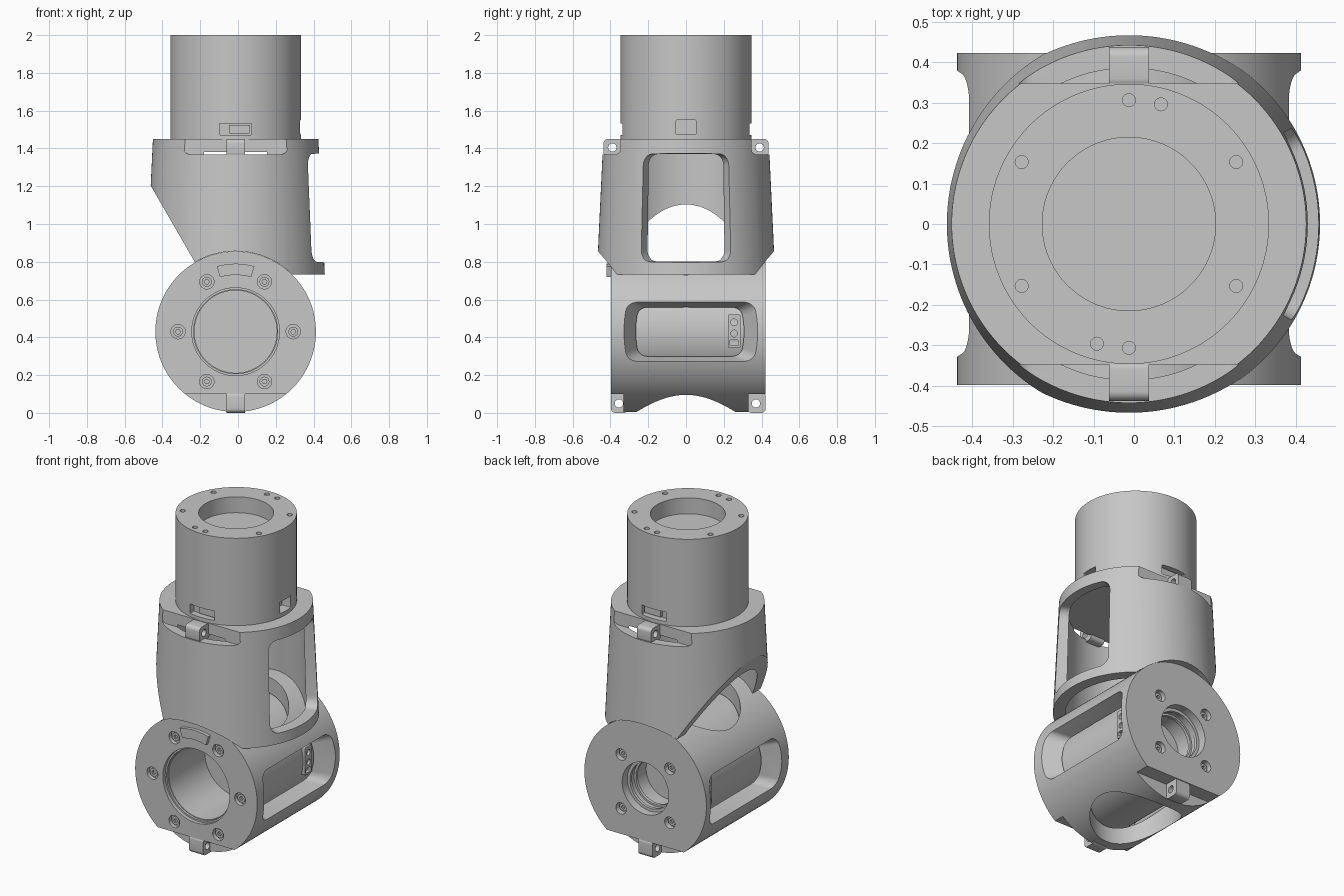
import bpy, bmesh, math

if "Cube" in bpy.data.objects:
    bpy.data.objects.remove(bpy.data.objects["Cube"])

CX, CZ = -0.0125, 0.43          # joint axis position
GREY = (0.57, 0.57, 0.57, 1)
mat = bpy.data.materials.new("machined grey")
mat.use_nodes = True
mat.diffuse_color = GREY
mat.node_tree.nodes["Principled BSDF"].inputs["Base Color"].default_value = GREY

PLACE = {"x": lambda u, v, t: (t, u, v),
         "y": lambda u, v, t: (u, t, v),
         "z": lambda u, v, t: (u, v, t)}


def loft(name, axis, a, loop_a, b, loop_b=None):
    """Solid between two outlines lying at a and b along an axis."""
    bm = bmesh.new()
    ends = [[bm.verts.new(PLACE[axis](u, v, t)) for u, v in loop]
            for t, loop in ((a, loop_a), (b, loop_b or loop_a))]
    n = len(loop_a)
    for ring in ends:
        bm.faces.new(ring)
    for i in range(n):
        j = (i + 1) % n
        bm.faces.new((ends[0][i], ends[0][j], ends[1][j], ends[1][i]))
    bmesh.ops.recalc_face_normals(bm, faces=bm.faces)
    mesh = bpy.data.meshes.new(name)
    bm.to_mesh(mesh)
    bm.free()
    mesh.materials.append(mat)
    ob = bpy.data.objects.new(name, mesh)
    bpy.context.collection.objects.link(ob)
    return ob


def circle(u, v, r, n=96):
    return [(u + r * math.cos(math.tau * i / n), v + r * math.sin(math.tau * i / n))
            for i in range(n)]


def rrect(u0, u1, v0, v1, r, n=6):
    """Rounded rectangle outline."""
    pts = []
    corners = ((u1 - r, v1 - r), (u0 + r, v1 - r), (u0 + r, v0 + r), (u1 - r, v0 + r))
    for k, (cu, cv) in enumerate(corners):
        for i in range(n + 1):
            ang = math.pi / 2 * (k + i / n)
            pts.append((cu + r * math.cos(ang), cv + r * math.sin(ang)))
    return pts


def rod(axis, u, v, r, a, b, r2=None, n=96, name="cutter"):
    return loft(name, axis, a, circle(u, v, r, n), b, circle(u, v, r2 or r, n))


def cut(ob, *cutters):
    """Subtract the cutters, bake the result and discard them."""
    for c in cutters:
        c.hide_render = True
        m = ob.modifiers.new("cut", "BOOLEAN")
        m.operation, m.solver, m.object = "DIFFERENCE", "EXACT", c
    dg = bpy.context.evaluated_depsgraph_get()
    mesh = bpy.data.meshes.new_from_object(ob.evaluated_get(dg))
    ob.modifiers.clear()
    ob.data = mesh
    for c in cutters:
        bpy.data.objects.remove(c)


def polar(r, degrees):
    a = math.radians(degrees)
    return r * math.cos(a), r * math.sin(a)


# Top drum with bore, bolt holes and cable slots
drum = rod("z", CX, 0, 0.346, 1.40, 2.0, name="top_drum", n=128)
cutters = [rod("z", CX, 0, 0.214, 1.90, 2.1)]
for deg in (90, 75, 30, -30, -90, -105, -150, 150):
    x, y = polar(0.306, deg)
    cutters.append(rod("z", CX + x, y, 0.016, 1.93, 2.1, n=20))
for s in (-1, 1):
    cutters.append(loft("cutter", "y", s * 0.30, rrect(-0.098, 0.072, 1.472, 1.532, 0.004), s * 0.4))
cutters.append(loft("cutter", "x", 0.27, rrect(-0.052, 0.052, 1.475, 1.55, 0.004), 0.4))
cut(drum, *cutters)
for s, label in ((-1, "front"), (1, "back")):
    loft(label + "_slot_plug", "y", s * 0.29, rrect(-0.048, 0.064, 1.48, 1.524, 0.004), s * 0.32)

# Tapered upper housing: hollow, windowed, slanted, saddled on the lower body
housing = rod("z", CX, 0, 0.472, 0.733, 1.45, 0.438, n=128, name="upper_housing")
cutters = [
    rod("z", CX, 0, 0.405, 0.6, 1.382, 0.385),
    rod("y", CX, CZ, 0.426, -0.7, 0.7),
    loft("cutter", "y", -0.7, [(-0.518, 1.3), (-0.114, 0.6), (-0.7, 0.6), (-0.7, 1.3)], 0.7),
    loft("cutter", "x", 0.2, rrect(-0.13, 0.13, 0.81, 1.365, 0.05),
         0.5, rrect(-0.3, 0.3, 0.795, 1.375, 0.07)),
]
# rim pockets either side of the lugs, their floors just breaking into the cavity
for s in (-1, 1):
    cutters.append(loft("cutter", "y", s * 0.347, rrect(-0.295, 0.268, 1.368, 1.6, 0.045), s * 0.6))
cut(housing, *cutters)

# Lower body: horizontal cylinder with side windows and openings above and below
body = rod("y", CX, CZ, 0.425, -0.398, 0.422, n=128, name="lower_body")
cutters = [
    rod("y", CX, CZ, 0.325, -0.335, 0.345),
    rod("z", CX, 0, 0.30, 0.5, 1.0),
    rod("z", CX, 0, 0.262, -0.1, 0.3),
]
for s in (-1, 1):
    cutters.append(loft("cutter", "x", CX + s * 0.26, rrect(-0.225, 0.26, 0.31, 0.548, 0.04),
                        CX + s * 0.46, rrect(-0.35, 0.405, 0.255, 0.605, 0.055)))
    cutters.append(loft("cutter", "y", s * 0.33, rrect(-0.30, 0.272, -0.2, 0.1, 0.02), s * 0.6))
# front flange: stepped bore and six bolt recesses
cutters += [rod("y", CX, CZ, 0.232, -0.6, -0.375), rod("y", CX, CZ, 0.222, -0.6, -0.2)]
for k in range(6):
    x, z = polar(0.305, 60 * k)
    cutters.append(rod("y", CX + x, CZ + z, 0.038, -0.6, -0.372, n=32))
# back flange: bore and four bolt recesses
cutters.append(rod("y", CX, CZ, 0.162, 0.2, 0.6))
for k in range(4):
    x, z = polar(0.24, 45 + 90 * k)
    cutters.append(rod("y", CX + x, CZ + z, 0.036, 0.388, 0.6, n=32))
cut(body, *cutters)

# Inner drive barrel seen through the windows
barrel = rod("y", CX, CZ, 0.31, -0.36, 0.37, name="drive_barrel")
cut(barrel, rod("y", CX, CZ, 0.218, -0.6, 0.0), rod("y", CX, CZ, 0.15, 0.2, 0.6))
for i in range(2):
    ring = rod("y", CX, CZ, 0.16, 0.30 + 0.05 * i, 0.32 + 0.05 * i, name="back_bore_ring_%d" % i)
    cut(ring, rod("y", CX, CZ, 0.138 + 0.006 * i, 0.2, 0.6))

# Socket screws
for k in range(6):
    x, z = polar(0.305, 60 * k)
    screw = rod("y", CX + x, CZ + z, 0.026, -0.386, -0.36, n=24, name="front_screw_%d" % k)
    cut(screw, rod("y", CX + x, CZ + z, 0.013, -0.5, -0.372, n=6))
for k in range(4):
    x, z = polar(0.24, 45 + 90 * k)
    screw = rod("y", CX + x, CZ + z, 0.024, 0.37, 0.403, n=24, name="back_screw_%d" % k)
    cut(screw, rod("y", CX + x, CZ + z, 0.012, 0.39, 0.5, n=6))

# Raised arc key on the front flange
arc = [polar(r, 90 + d) for r, sweep in ((0.36, range(-16, 17, 4)), (0.30, range(16, -17, -4)))
       for d in sweep]
loft("arc_key", "y", -0.42, [(CX + u, CZ + v) for u, v in arc], -0.39)

# Pierced lugs at the top of the housing and the bottom of the body
for label, y, z, y0, y1, z0, z1 in (
        ("upper_front", -0.39, 1.405, -0.437, -0.335, 1.355, 1.45),
        ("upper_back", 0.39, 1.405, 0.335, 0.437, 1.355, 1.45),
        ("lower_front", -0.355, 0.05, -0.398, -0.305, 0.0, 0.11),
        ("lower_back", 0.37, 0.05, 0.325, 0.422, 0.0, 0.11)):
    lug = loft(label + "_lug", "x", CX - 0.049, rrect(y0, y1, z0, z1, 0.024), CX + 0.049)
    cut(lug, rod("x", y, z, 0.022, -0.3, 0.3, n=32))

# Cable sockets inside the side windows
for s, label in ((-1, "right"), (1, "left")):
    face = CX + s * 0.325
    socket = loft(label + "_cable_socket", "x", CX + s * 0.26, rrect(0.222, 0.288, 0.345, 0.52, 0.006), face)
    cut(socket, *[rod("x", 0.255, z, 0.018, face - s * 0.02, face + s * 0.05, n=20) for z in (0.42, 0.48)],
        loft("cutter", "x", face - s * 0.02, rrect(0.232, 0.278, 0.357, 0.385, 0.004), face + s * 0.05))

# Smooth curved walls, keep machined edges crisp
bpy.ops.object.select_all(action="DESELECT")
for ob in bpy.context.collection.objects:
    if ob.type == "MESH" and mat.name in ob.data.materials:
        ob.select_set(True)
        bpy.context.view_layer.objects.active = ob
bpy.ops.object.shade_smooth_by_angle(angle=math.radians(30))
